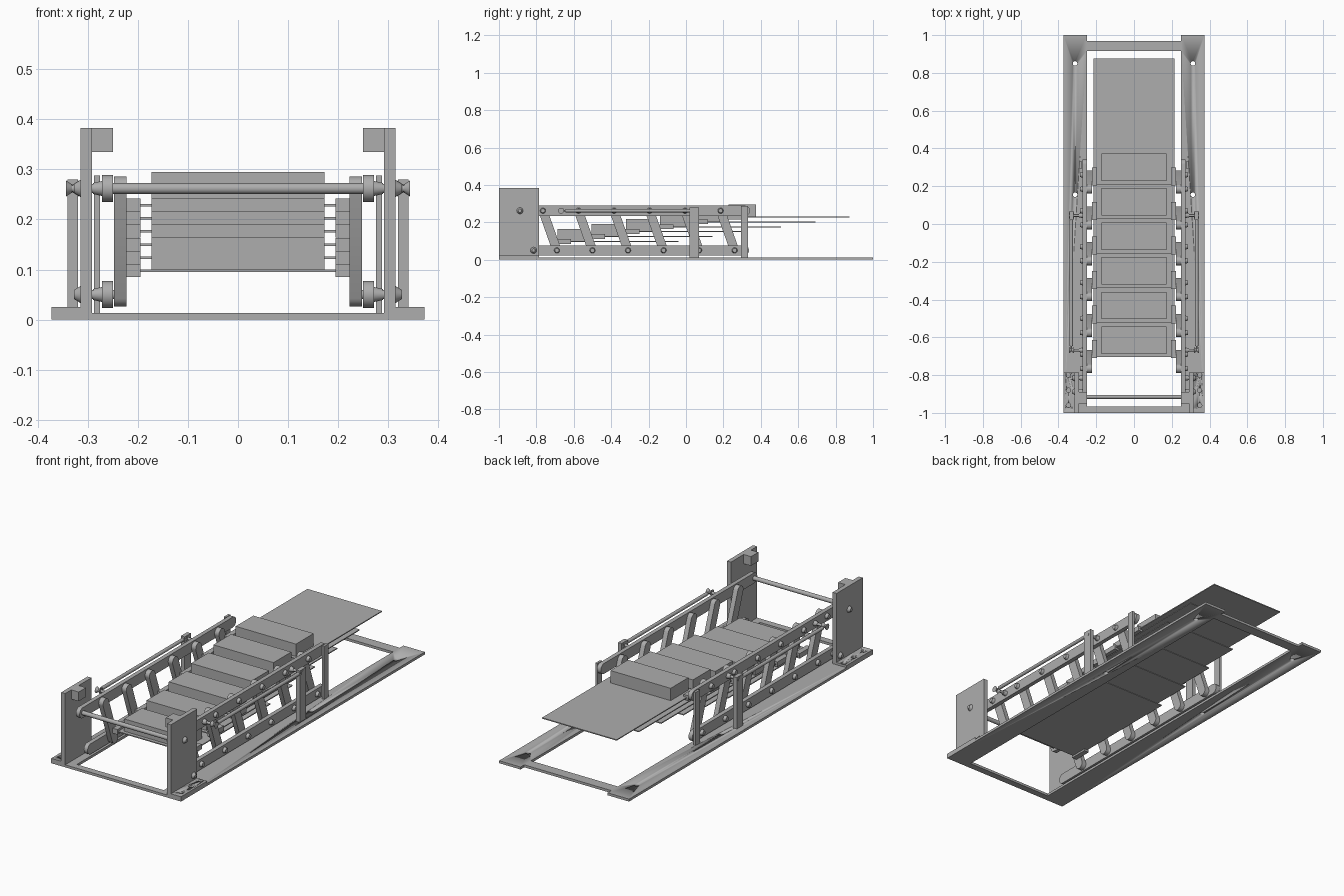
import bpy, bmesh, math
from mathutils import Matrix, Vector

cube = bpy.data.objects.get("Cube")
if cube:
    bpy.data.objects.remove(cube, do_unlink=True)

grey = bpy.data.materials.new("plain grey")
grey.use_nodes = True
COLOUR = (0.42, 0.42, 0.42, 1)
grey.diffuse_color = COLOUR
grey.node_tree.nodes["Principled BSDF"].inputs["Base Color"].default_value = COLOUR


def finish(name, bm, mirror=False):
    bmesh.ops.recalc_face_normals(bm, faces=bm.faces)
    mesh = bpy.data.meshes.new(name)
    bm.to_mesh(mesh)
    bm.free()
    mesh.materials.append(grey)
    obj = bpy.data.objects.new(name, mesh)
    bpy.context.collection.objects.link(obj)
    bpy.ops.object.select_all(action='DESELECT')
    obj.select_set(True)
    bpy.context.view_layer.objects.active = obj
    bpy.ops.object.shade_smooth_by_angle(angle=math.radians(35))
    if mirror:
        obj.modifiers.new("Mirror", 'MIRROR').use_mirror_merge = False
    return obj


def add_box(bm, x, y, z):
    size = Vector((x[1] - x[0], y[1] - y[0], z[1] - z[0]))
    mid = Vector((sum(x), sum(y), sum(z))) / 2
    bmesh.ops.create_cube(bm, size=1, matrix=Matrix.Translation(mid) @ Matrix.Diagonal(size).to_4x4())


def box(name, x, y, z, mirror=False):
    bm = bmesh.new()
    add_box(bm, x, y, z)
    return finish(name, bm, mirror)


def add_rod(bm, a, b, r1, r2=None):
    a, b = Vector(a), Vector(b)
    turn = (b - a).to_track_quat('Z', 'Y').to_matrix().to_4x4()
    bmesh.ops.create_cone(bm, cap_ends=True, segments=24, radius1=r1,
                          radius2=r1 if r2 is None else r2, depth=(b - a).length,
                          matrix=Matrix.Translation((a + b) / 2) @ turn)


def extrude(bm, points, offset):
    face = bm.faces.new([bm.verts.new(p) for p in points])
    new = bmesh.ops.extrude_face_region(bm, geom=[face])["geom"]
    bmesh.ops.translate(bm, vec=offset, verts=[v for v in new if isinstance(v, bmesh.types.BMVert)])


def round_bar(bm, x, a, b, r):
    """Round-ended flat bar between two (y, z) centres."""
    angle = math.atan2(b[1] - a[1], b[0] - a[0])
    points = []
    for centre, start in ((a, angle + math.pi / 2), (b, angle - math.pi / 2)):
        for i in range(13):
            t = start + math.pi * i / 12
            points.append((x[0], centre[0] + r * math.cos(t), centre[1] + r * math.sin(t)))
    extrude(bm, points, (x[1] - x[0], 0, 0))


def drill(obj, x, ys):
    bm = bmesh.new()
    for s in (-1, 1):
        for y in ys:
            add_rod(bm, (s * x, y, -0.05), (s * x, y, 0.06), 0.012)
    cutter = finish(obj.name + "_hole_cutter", bm)
    cutter.hide_render = True
    cutter.hide_set(True)
    mod = obj.modifiers.new("Holes", 'BOOLEAN')
    mod.operation, mod.object, mod.solver = 'DIFFERENCE', cutter, 'EXACT'


# Base frame: half outline mirrored along the centre line
bm = bmesh.new()
half = [(0, -1), (0.373, -1), (0.373, 1), (0.25, 1), (0.25, 0.97), (0, 0.97),
        (0, 0.915), (0.25, 0.915), (0.25, -0.965), (0, -0.965)]
extrude(bm, [(x, y, 0) for x, y in half], (0, 0, 0.013))
seam = [f for f in bm.faces if all(abs(v.co.x) < 1e-5 for v in f.verts)]
bmesh.ops.delete(bm, geom=seam, context='FACES')
base = finish("base_frame", bm)
base.modifiers.new("Mirror", 'MIRROR')
drill(base, 0.312, (0.85, 0.155))

# Front uprights with feet and stop blocks
foot = box("upright_foot", (0.292, 0.373), (-1, -0.785), (0.013, 0.025), True)
drill(foot, 0.347, (-0.96, -0.88, -0.8))
box("front_upright", (0.292, 0.315), (-1, -0.785), (0.013, 0.383), True)
box("stop_block", (0.25, 0.292), (-0.95, -0.89), (0.335, 0.383), True)

# Long side rails
UPPER, LOWER = 0.262, 0.05
bm = bmesh.new()
round_bar(bm, (0.25, 0.272), (-0.915, UPPER), (0.315, UPPER), 0.027)
finish("upper_rail", bm, True)
bm = bmesh.new()
round_bar(bm, (0.25, 0.272), (-0.85, LOWER), (0.31, LOWER), 0.027)
finish("lower_rail", bm, True)

# Cross rod joining the upper rails
bm = bmesh.new()
add_rod(bm, (-0.25, -0.915, UPPER), (0.25, -0.915, UPPER), 0.011)
finish("cross_rod", bm)

# Slanted links and their pivot bolts
PITCH = 0.19
links, bolts = bmesh.new(), bmesh.new()
for i in range(6):
    top, low = -0.765 + PITCH * i, -0.69 + PITCH * i
    round_bar(links, (0.2225, 0.2475), (top, UPPER), (low, LOWER), 0.024)
    for y, z in ((top, UPPER), (low, LOWER)):
        add_rod(bolts, (0.247, y, z), (0.276, y, z), 0.009)
        add_rod(bolts, (0.272, y, z), (0.286, y, z), 0.015, 0.011)
finish("slanted_links", links, True)

# Bolts through the uprights
for y, z in ((-0.888, UPPER), (-0.815, LOWER)):
    add_rod(bolts, (0.26, y, z), (0.316, y, z), 0.009)
    add_rod(bolts, (0.272, y, z), (0.29, y, z), 0.015, 0.011)
    add_rod(bolts, (0.315, y, z), (0.328, y, z), 0.017, 0.009)
finish("pivot_bolts", bolts, True)

# Rear and outer posts
box("rear_post", (0.276, 0.288), (0.295, 0.332), (0.013, 0.288), True)
box("outer_post", (0.32, 0.341), (0.02, 0.07), (0.013, 0.28), True)

# Side tension rods with end pins
bm = bmesh.new()
add_rod(bm, (0.332, -0.645, UPPER), (0.332, 0.03, UPPER), 0.009)
add_rod(bm, (0.332, -0.67, UPPER), (0.332, -0.64, UPPER), 0.004)
finish("tension_rod", bm, True)
bm = bmesh.new()
for y in (-0.668, 0.045):
    add_rod(bm, (0.265, y, UPPER), (0.342, y, UPPER), 0.007)
    add_rod(bm, (0.272, y, UPPER), (0.29, y, UPPER), 0.014, 0.01)
    add_rod(bm, (0.318, y, UPPER), (0.33, y, UPPER), 0.016, 0.008)
    add_rod(bm, (0.332, y, UPPER), (0.344, y, UPPER), 0.008, 0.016)
finish("rod_end_pins", bm, True)

# Steps: tread block, sliding sheet and side brackets
brackets = bmesh.new()
for i in range(6):
    y, z = 0.183 * i, 0.0262 * i
    box(f"tread_{i + 1}", (-0.173, 0.173), (y - 0.687, y - 0.542), (z + 0.1, z + 0.164))
    box(f"sheet_{i + 1}", (-0.214, 0.214), (y - 0.705, y - 0.04), (z + 0.095, z + 0.1))
    add_box(brackets, (0.195, 0.2225), (y - 0.71, y - 0.615), (z + 0.085, z + 0.111))
finish("step_brackets", brackets, True)
